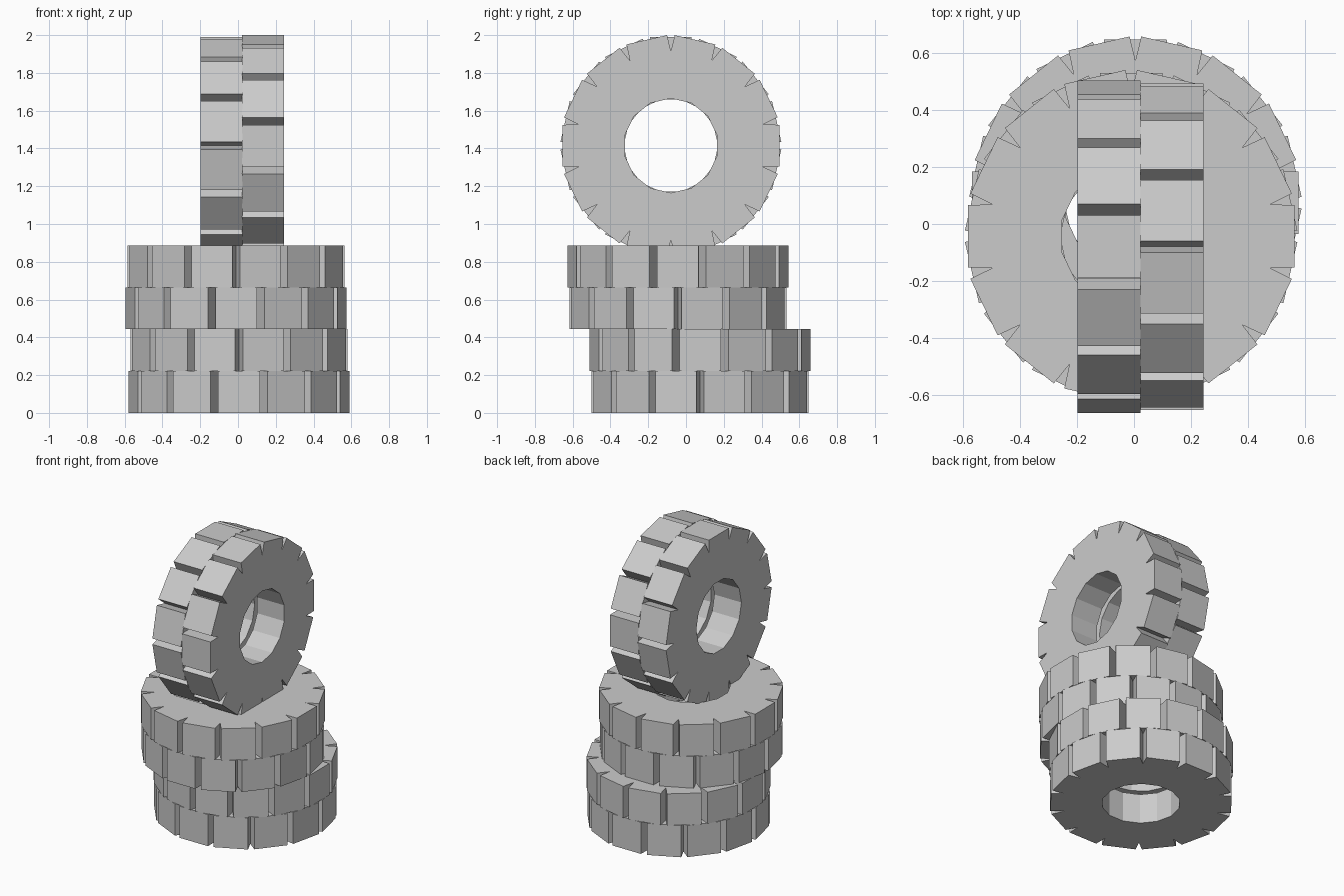
import bpy, bmesh
from math import sin, cos, pi, radians
from mathutils import Vector

if "Cube" in bpy.data.objects:
    bpy.data.objects.remove(bpy.data.objects["Cube"])

N = 14                      # tread blocks per half
STEP = 2 * pi / N
R_OUT, R_TIP, R_HOLE, R_SLOT = 0.585, 0.50, 0.25, 0.295
H = 0.2215                  # width of one half
GAP = 0.012                 # half of the slot inside the hole
NOTCH = radians(2.0)        # half angle of a tread notch


def half_tire(bm, side, phase):
    """One notched ring from the seam (z=0) to the sidewall (z=side*H)."""
    def vert(r, a, z):
        return bm.verts.new((r * cos(a), r * sin(a), side * z))

    def loop(r, z):
        return [vert(r, phase + k * STEP, z) for k in range(N)]

    def outer(z):
        pts = []
        for k in range(N):
            a = phase + k * STEP
            pts += [vert(R_TIP, a, z), vert(R_OUT, a + NOTCH, z),
                    vert(R_OUT, a + STEP - NOTCH, z)]
        return pts

    def bridge(a, b):
        n = len(a)
        return [bm.faces.new((a[i], a[(i + 1) % n], b[(i + 1) % n], b[i]))
                for i in range(n)]

    def cap(out, inn):
        return [bm.faces.new((out[3 * k], out[3 * k + 1], out[3 * k + 2],
                              out[(3 * k + 3) % (3 * N)], inn[(k + 1) % N], inn[k]))
                for k in range(N)]

    seam, wall = outer(0), outer(H)
    hole_out, hole_in = loop(R_HOLE, H), loop(R_HOLE, GAP)
    slot_a, slot_b = loop(R_SLOT, GAP), loop(R_SLOT, 0)
    faces = bridge(seam, wall) + cap(wall, hole_out)      # tread and sidewall
    faces += bridge(hole_out, hole_in) + bridge(hole_in, slot_a)
    faces += bridge(slot_a, slot_b) + cap(seam, slot_b)   # slot and seam face
    bmesh.ops.recalc_face_normals(bm, faces=faces)


def tire(name, loc, tilt=0.0):
    bm = bmesh.new()
    half_tire(bm, -1, 0.0)
    half_tire(bm, 1, STEP / 2)
    me = bpy.data.meshes.new(name)
    bm.to_mesh(me)
    bm.free()
    ob = bpy.data.objects.new(name, me)
    ob.location = Vector(loc)
    ob.rotation_euler = (0, tilt, 0)
    bpy.context.collection.objects.link(ob)
    return ob


# two stacked tires and one standing on top, slightly sunk in
tire("bottom_tire", (0.005, 0.075, H))
tire("middle_tire", (-0.01, -0.043, 3 * H))
tire("standing_tire", (0.0225, -0.08, 1.415), -pi / 2)
